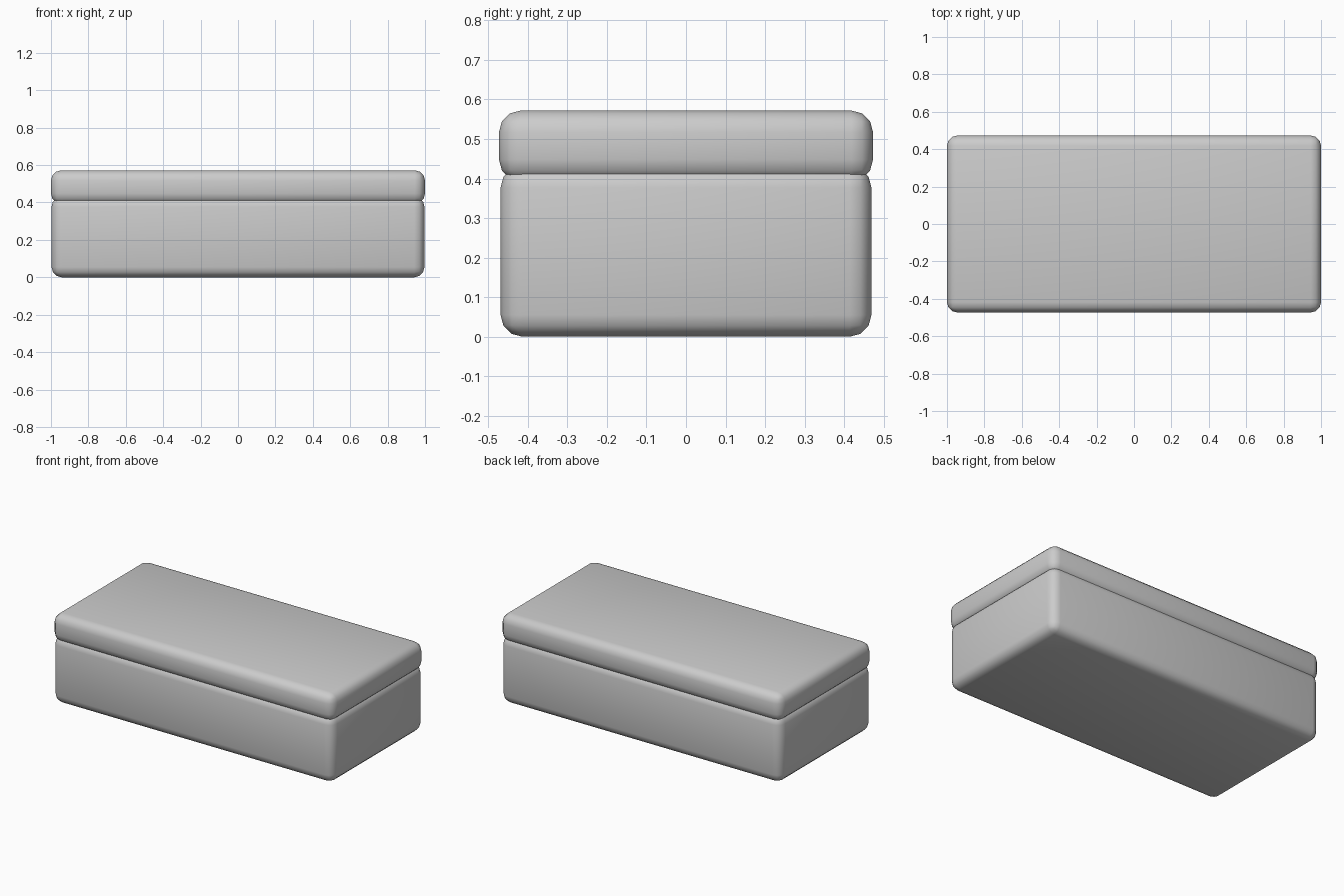
import bpy

if "Cube" in bpy.data.objects:
    bpy.data.objects.remove(bpy.data.objects["Cube"])


def rounded_box(name, sx, sy, z0, z1, radius):
    """Box with softly bevelled edges, resting between z0 and z1."""
    bpy.ops.mesh.primitive_cube_add(size=1, location=(0, 0, (z0 + z1) / 2))
    ob = bpy.context.object
    ob.name = name
    ob.scale = (sx, sy, z1 - z0)
    bpy.ops.object.transform_apply(location=False, rotation=False, scale=True)
    bev = ob.modifiers.new("Rounded edges", 'BEVEL')
    bev.width = radius
    bev.segments = 3
    bpy.ops.object.shade_smooth()
    return ob


# Lower body of the box
rounded_box("box_body", 1.994, 0.938, 0.0, 0.432, 0.055)

# Lid, slightly wider; its rounded underside meets the body in a seam groove
rounded_box("box_lid", 2.0, 0.946, 0.393, 0.572, 0.055)
